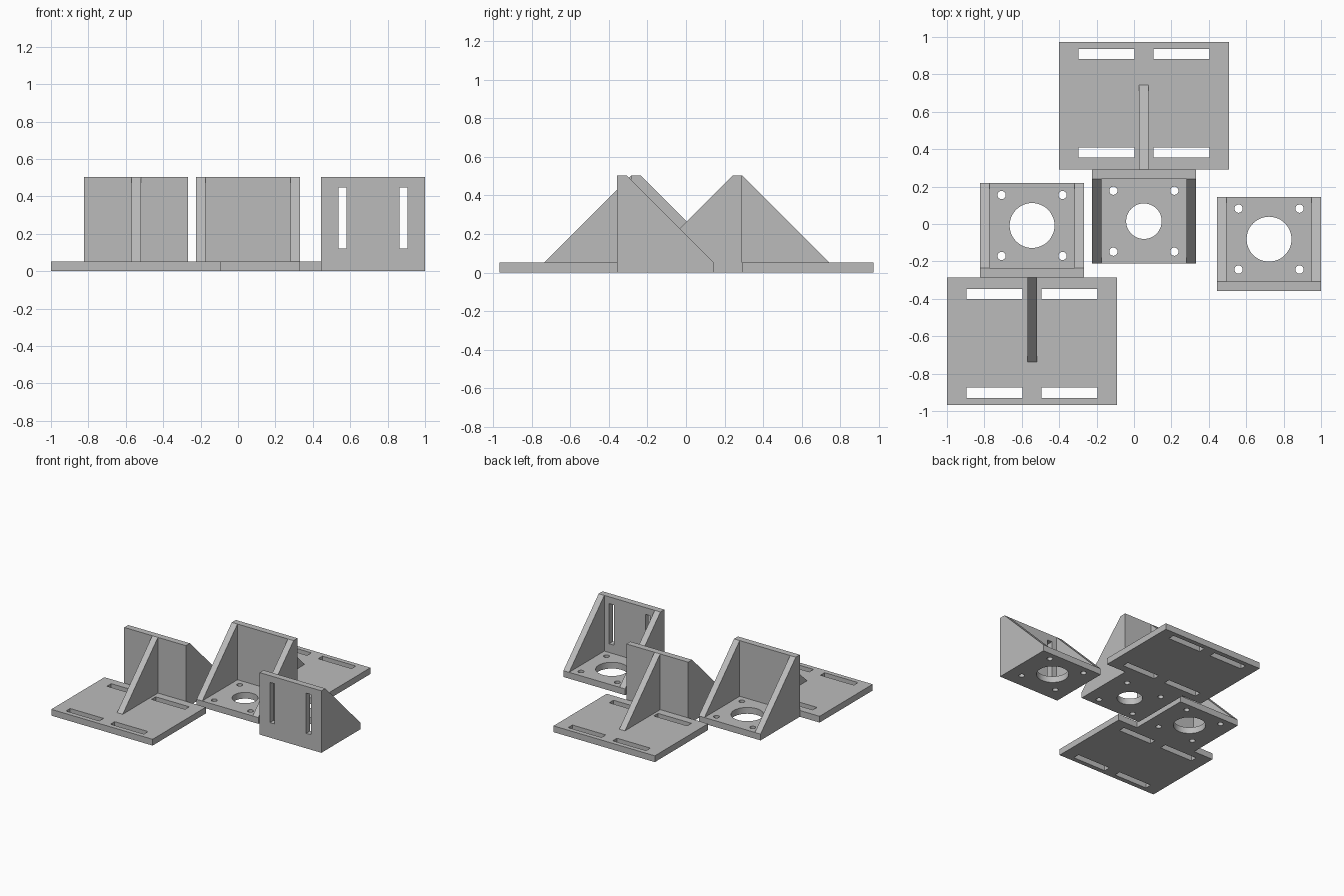
import bpy
import bmesh
from math import pi
from mathutils import Matrix, Vector

if "Cube" in bpy.data.objects:
    bpy.data.objects.remove(bpy.data.objects["Cube"], do_unlink=True)

W, D, H, T = 0.555, 0.503, 0.503, 0.051    # bracket width, depth, height, wall thickness
MOUNT_W, MOUNT_L = 0.91, 0.682             # slotted mounting plate
HOLE = 0.163                               # half spacing of the screw holes
MID = (D + T) / 2                          # middle of the open base

grey = bpy.data.materials.new("plain grey")
grey.use_nodes = True
colour = (0.5, 0.5, 0.5, 1)
grey.diffuse_color = colour
grey.node_tree.nodes["Principled BSDF"].inputs["Base Color"].default_value = colour


def prism(bm, profile, width):
    """Extrude a (y, z) outline along x, centred on x = 0."""
    face = bm.faces.new([bm.verts.new((-width / 2, y, z)) for y, z in profile])
    moved = bmesh.ops.extrude_face_region(bm, geom=[face])["geom"]
    verts = [v for v in moved if isinstance(v, bmesh.types.BMVert)]
    bmesh.ops.translate(bm, verts=verts, vec=(width, 0, 0))
    bmesh.ops.recalc_face_normals(bm, faces=bm.faces)


def box(bm, centre, size):
    matrix = Matrix.Translation(centre) @ Matrix.Diagonal(Vector(size)).to_4x4()
    bmesh.ops.create_cube(bm, size=1, matrix=matrix)


def hole(bm, x, y, radius):
    bmesh.ops.create_cone(bm, cap_ends=True, segments=48, radius1=radius, radius2=radius,
                          depth=0.2, matrix=Matrix.Translation((x, y, 0)))


def make(name, bm):
    mesh = bpy.data.meshes.new(name)
    bm.to_mesh(mesh)
    bm.free()
    mesh.materials.append(grey)
    obj = bpy.data.objects.new(name, mesh)
    bpy.context.collection.objects.link(obj)
    return obj


def cut(obj, bm):
    """Subtract the solids in bm from obj."""
    cutter = make("cutter", bm)
    cutter.hide_render = True
    mod = obj.modifiers.new("cut", "BOOLEAN")
    mod.operation, mod.solver, mod.object = "DIFFERENCE", "EXACT", cutter
    bpy.context.view_layer.objects.active = obj
    bpy.ops.object.modifier_apply(modifier=mod.name)
    bpy.data.objects.remove(cutter, do_unlink=True)


def bracket(side, bore, wall_slots):
    # Wedge hollowed out into a base, a wall and two side gussets
    bm = bmesh.new()
    prism(bm, [(0, 0), (D, 0), (D, T), (T, H), (0, H)], W)
    obj = make(side + "_bracket", bm)
    bm = bmesh.new()
    box(bm, (0, T + 0.5, T + 0.5), (W - 2 * T, 1, 1))
    cut(obj, bm)
    # Bore, screw holes and wall slots
    bm = bmesh.new()
    hole(bm, 0, MID, bore)
    for sx in (-HOLE, HOLE):
        for sy in (-HOLE, HOLE):
            hole(bm, sx, MID + sy, 0.022)
        if wall_slots:
            box(bm, (sx, 0, 0.285), (0.043, 0.2, 0.326))
    cut(obj, bm)
    return obj


def mount(side):
    # Flat plate with four slots behind the wall
    bm = bmesh.new()
    box(bm, (0, -MOUNT_L / 2, T / 2), (MOUNT_W, MOUNT_L, T))
    plate = make(side + "_mounting_plate", bm)
    bm = bmesh.new()
    for x in (-0.2, 0.2):
        for y in (-0.09, -0.617):
            box(bm, (x, y, 0), (0.3, 0.054, 0.2))
    cut(plate, bm)
    # Centre gusset between the plate and the wall
    bm = bmesh.new()
    prism(bm, [(0, T), (0, H), (T - H, T)], T)
    return [plate, make(side + "_centre_gusset", bm)]


# name, x, y of the wall's outer face, turn, bore radius, has mounting plate
for side, x, y, turn, bore, plated in (
        ("right", -0.545, -0.285, 0, 0.12, True),
        ("middle", 0.053, 0.292, pi, 0.095, True),
        ("left", 0.722, -0.358, 0, 0.12, False)):
    parts = [bracket(side, bore, not plated)]
    if plated:
        parts += mount(side)
    for part in parts:
        part.location = (x, y, 0)
        part.rotation_euler.z = turn
        bpy.ops.object.select_all(action="DESELECT")
        part.select_set(True)
        bpy.context.view_layer.objects.active = part
        bpy.ops.object.shade_smooth_by_angle(angle=pi / 6)
